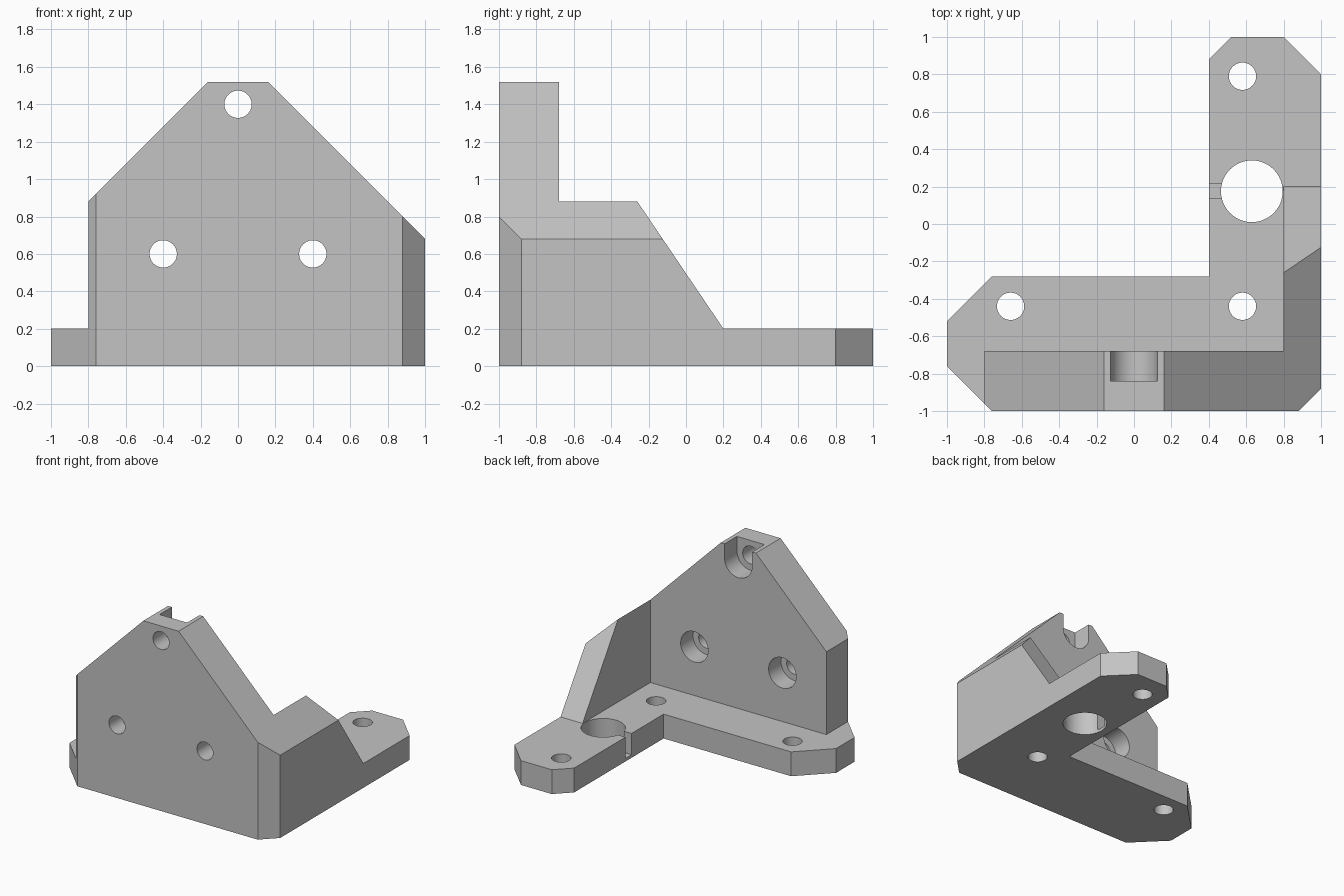
import bpy, bmesh, math
from mathutils import Vector

cube = bpy.data.objects.get("Cube")
if cube:
    bpy.data.objects.remove(cube, do_unlink=True)

grey = bpy.data.materials.new("plain grey")
grey.use_nodes = True
COLOUR = (0.55, 0.55, 0.55, 1)
grey.diffuse_color = COLOUR
grey.node_tree.nodes["Principled BSDF"].inputs["Base Color"].default_value = COLOUR


def prism(name, outline, axis, start, end):
    """Extrude a 2D outline along an axis; the outline uses the other two axes in order."""
    def point(a, b, c):
        return Vector({"x": (c, a, b), "y": (a, c, b), "z": (a, b, c)}[axis])
    bm = bmesh.new()
    face = bm.faces.new([bm.verts.new(point(a, b, start)) for a, b in outline])
    new = bmesh.ops.extrude_face_region(bm, geom=[face])["geom"]
    move = point(0, 0, end - start)
    bmesh.ops.translate(bm, vec=move, verts=[v for v in new if isinstance(v, bmesh.types.BMVert)])
    bmesh.ops.recalc_face_normals(bm, faces=bm.faces)
    mesh = bpy.data.meshes.new(name)
    bm.to_mesh(mesh)
    bm.free()
    mesh.materials.append(grey)
    obj = bpy.data.objects.new(name, mesh)
    bpy.context.collection.objects.link(obj)
    return obj


def rect(a0, a1, b0, b1):
    return [(a0, b0), (a1, b0), (a1, b1), (a0, b1)]


def arc(a, b, radius, turn=2 * math.pi, begin=0, steps=48):
    return [(a + radius * math.cos(begin + turn * i / steps),
             b + radius * math.sin(begin + turn * i / steps)) for i in range(steps)]


def cut(name, outline, axis, start, end):
    """Subtract a prism from the bracket."""
    cutter = prism(name, outline, axis, start, end)
    cutter.hide_render = True
    mod = bracket.modifiers.new(name, "BOOLEAN")
    mod.operation = "DIFFERENCE"
    mod.solver = "EXACT"
    mod.object = cutter
    bpy.ops.object.modifier_apply(modifier=mod.name)
    bpy.data.objects.remove(cutter, do_unlink=True)


# L-shaped block with chamfered corners
footprint = [(-0.76, -1), (0.88, -1), (1, -0.88), (1, 0.8), (0.8, 1), (0.52, 1),
             (0.4, 0.88), (0.4, -0.28), (-0.76, -0.28), (-1, -0.52), (-1, -0.76)]
bracket = prism("corner_bracket", footprint, "z", 0, 1.6)
bpy.context.view_layer.objects.active = bracket
bracket.select_set(True)

# Gabled front wall, open space above the base, sloping side rib
cut("gable_cut", [(-1.2, 0.2), (-0.8, 0.2), (-0.8, 0.88), (-0.16, 1.52), (0.16, 1.52),
                  (1.2, 0.48), (1.2, 2), (-1.2, 2)], "y", -1.2, 1.2)
cut("inside_cut", rect(-1.2, 0.8, -0.68, 1.2), "z", 0.2, 2)
cut("rib_slope_cut", [(0.2, 0.2), (-0.398, 1.084), (1.2, 1.084), (1.2, 0.2)], "x", 0.7, 1.2)

# Base screw holes, large round opening and its side slit
for x, y in [(-0.66, -0.44), (0.58, -0.44), (0.58, 0.79)]:
    cut("base_screw_hole", arc(x, y, 0.073), "z", -0.1, 0.3)
cut("large_opening", arc(0.63, 0.175, 0.165), "z", -0.1, 0.3)
cut("side_slit", rect(0.3, 0.55, 0.135, 0.215), "z", 0.025, 0.3)

# Wall screw holes with wider recesses behind
for x, z in [(-0.4, 0.6), (0.4, 0.6), (0, 1.4)]:
    cut("wall_screw_hole", arc(x, z, 0.073), "y", -1.1, -0.6)
for x in (-0.4, 0.4):
    cut("screw_head_recess", arc(x, 0.6, 0.125), "y", -0.84, -0.6)
# Top recess is open upwards
slot = arc(0, 1.4, 0.125, math.pi, math.pi, 24) + [(0.125, 1.4), (0.125, 1.7), (-0.125, 1.7)]
cut("top_screw_slot", slot, "y", -0.84, -0.6)

bpy.ops.object.shade_smooth_by_angle(angle=math.radians(25))
